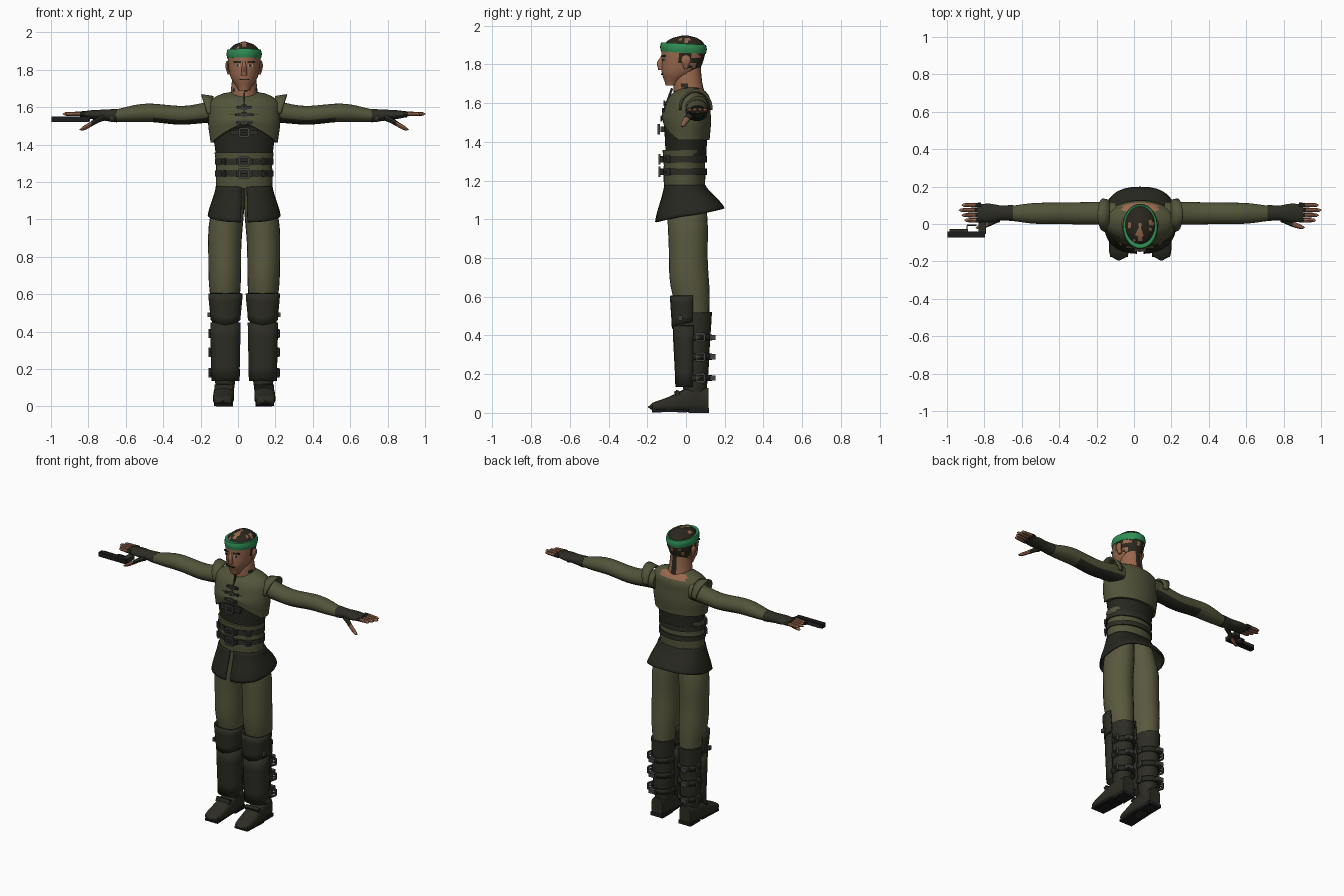
import bpy, bmesh, math
from mathutils import Vector, Matrix, noise

if "Cube" in bpy.data.objects:
    bpy.data.objects.remove(bpy.data.objects["Cube"])

# The body axis sits beside the origin because of the pistol
BODY = Vector((.033, 0, 0))


def material(name, *colour):
    m = bpy.data.materials.new(name)
    m.use_nodes = True
    m.diffuse_color = (*colour, 1)
    m.node_tree.nodes["Principled BSDF"].inputs["Base Color"].default_value = (*colour, 1)
    return m


OLIVE = material("olive_cloth", .085, .088, .042)
TROUSER = material("trouser_cloth", .1, .1, .05)
LEATHER = material("dark_leather", .026, .026, .018)
SHIRT = material("dark_cloth", .02, .02, .014)
SKIN = material("skin", .32, .14, .075)
GREEN = material("band_green", .03, .27, .09)
HAIR = material("hair", .022, .02, .012)
METAL = material("buckle_metal", .055, .055, .055)
GUN = material("gun_black", .012, .012, .012)
EYE = material("eye_white", .45, .4, .35)


def finish(name, bm, mats, rule=None):
    bmesh.ops.recalc_face_normals(bm, faces=bm.faces)
    for face in bm.faces:
        face.smooth = True
        if rule:
            face.material_index = int(rule(face.calc_center_median() - BODY, face.normal))
    mesh = bpy.data.meshes.new(name)
    bm.to_mesh(mesh)
    bm.free()
    for m in mats:
        mesh.materials.append(m)
    mesh.set_sharp_from_angle(angle=math.radians(40))
    ob = bpy.data.objects.new(name, mesh)
    bpy.context.collection.objects.link(ob)
    return ob


def along(keys, t):
    """Smooth curve through evenly spaced keys; a plain number stays constant."""
    if not isinstance(keys, tuple):
        return keys
    last = len(keys) - 1
    i = min(int(t * last), last - 1)
    f = t * last - i
    a, b = keys[i], keys[i + 1]
    before, after = keys[max(i - 1, 0)], keys[min(i + 2, last)]
    return a + f / 2 * (b - before + f * (2 * before - 5 * a + 4 * b - after + f * (3 * (a - b) + after - before)))


def power(value, exponent):
    return math.copysign(abs(value) ** exponent, value)


def loft(name, mats, axis, span, wide, deep, x=0, y=0, z=0, side=1, steps=10, sides=24, dome=0,
         arc=None, facing=0, boxy=1, shift=None, rule=None):
    """Sweep an ellipse along an axis. Dome rounds off the end; arc leaves an open plate."""
    bm = bmesh.new()
    rows = []
    columns = sides + 1 if arc else sides
    for step in range(steps + 1):
        t = step / steps
        close = 1
        if dome and t > 1 - dome:
            close = max(.1, math.sqrt(max(0, 1 - ((t - 1 + dome) / dome) ** 2)))
        row = []
        for k in range(columns):
            turn = k / sides
            a = facing + arc * (2 * turn - 1) if arc else math.tau * turn
            u = along(wide, t) * close * power(math.sin(a), boxy)
            v = along(deep, t) * close * power(math.cos(a), boxy)
            d = span[0] + (span[1] - span[0]) * t + (shift(a, t) if shift else 0)
            cx, cy, cz = along(x, t), along(y, t), along(z, t)
            p = {"z": (cx + u, cy - v, d), "x": (d, cy + u, cz + v), "y": (cx + u, d, cz + v)}[axis]
            row.append(bm.verts.new(BODY + Vector((side * p[0], p[1], p[2]))))
        rows.append(row)
    for low, high in zip(rows, rows[1:]):
        for k in range(sides):
            j = (k + 1) % columns
            bm.faces.new((low[k], low[j], high[j], high[k]))
    if not arc:
        bm.faces.new(rows[0])
        bm.faces.new(rows[-1])
    ob = finish(name, bm, mats, rule)
    if arc:
        plate = ob.modifiers.new("thickness", "SOLIDIFY")
        plate.thickness, plate.offset = .01, 0
    return ob


def blocks(name, mat, parts, place, side=1, turn=0, axis="Z"):
    """One object made of boxes, each a centre and a size, turned and then placed."""
    bm = bmesh.new()
    for centre, size in parts:
        bmesh.ops.create_cube(bm, size=1, matrix=Matrix.Translation(centre) @ Matrix.Diagonal((*size, 1)))
    spot = BODY + Vector((side * place[0], place[1], place[2]))
    bm.transform(Matrix.Translation(spot) @ Matrix.Rotation(side * turn, 4, axis))
    return finish(name, bm, [mat])


def box(name, mat, place, size, **options):
    return blocks(name, mat, [((0, 0, 0), size)], place, **options)


def buckle(name, place, width, **options):
    """Square frame with a prong, facing the front before it is turned."""
    height, bar = width * .85, width / 4
    parts = [((0, 0, 0), (width, bar, bar / 2))]
    for way in (-1, 1):
        parts.append(((way * width / 2, 0, 0), (bar, bar, height)))
        parts.append(((0, 0, way * height / 2), (width, bar, bar)))
    return blocks(name, METAL, parts, place, **options)


def patchy(c):
    return noise.noise(c * 35) < .22


def scalp(c, normal):
    hairy = c.z > 1.9 or (c.y > -.03 and c.z > 1.8) or (c.y > .02 and c.z > 1.74)
    return hairy and patchy(c)


# Head, neck and headband
loft("head", (SKIN, HAIR), "z", (1.69, 1.95), (.03, .07, .085, .088, .088), (.03, .09, .108, .114, .113),
     y=(-.075, -.035, -.018, -.012, -.005), steps=20, sides=32, dome=.3, rule=scalp)
loft("neck", (SKIN, HAIR), "z", (1.6, 1.8), (.08, .07, .06), (.085, .075, .066), y=(.025, .01, .01),
     rule=lambda c, normal: (c.y > .05 and abs(c.x) < .02) or (c.z < 1.7 and not patchy(c)))
loft("headband", [GREEN], "z", (1.86, 1.907), (.09, .095, .09), (.116, .121, .116), y=-.013, steps=4, sides=32,
     shift=lambda a, t: .006 * math.cos(a))
loft("nose", [SKIN], "z", (1.77, 1.845), (.017, .014, .007), (.018, .02, .007), y=(-.125, -.13, -.122), sides=10)
box("mouth", HAIR, (0, -.124, 1.748), (.05, .008, .007))
for side, label in ((1, "left_"), (-1, "right_")):
    loft(label + "ear", [SKIN], "z", (1.775, 1.85), .01, (.01, .024, .026), x=(.08, .09, .09), sides=10,
         dome=.4, side=side)
    box(label + "eye", EYE, (.034, -.114, 1.822), (.03, .008, .01), side=side, turn=.3)
    box(label + "pupil", GUN, (.034, -.117, 1.822), (.011, .008, .01), side=side, turn=.3)
    box(label + "eyebrow", HAIR, (.036, -.116, 1.842), (.042, .009, .01), side=side, turn=.3)


# Torso: dark shirt under a cropped jacket whose front edge rises to a point
def front_lift(a, t):
    return .11 * max(0, 1 - min(a, math.tau - a) / 1.25) * max(0, 1 - 2 * t)


loft("undershirt", [SHIRT], "z", (1.32, 1.56), (.15, .18), (.105, .116), sides=32)
loft("jacket", (OLIVE, SKIN), "z", (1.41, 1.69), (.18, .192, .192, .19), (.122, .127, .115, .1),
     y=(0, .005, .025), steps=18, sides=40, dome=.3, shift=front_lift,
     rule=lambda c, normal: c.z > 1.645 and c.y > .055 and abs(c.x) < .085)
for z, width in ((1.6, .08), (1.56, .1), (1.52, .09)):
    y = -.122 + (z - 1.52) / 5
    box("jacket_clasp", LEATHER, (0, y, z), (width, .016, .014))
    buckle("jacket_buckle", (0, y - .006, z), .026)
box("jacket_seam", SHIRT, (0, -.094, 1.615), (.008, .012, .13), turn=-.35, axis="X")
box("chest_strap", LEATHER, (0, -.122, 1.465), (.15, .02, .028))
buckle("chest_buckle", (0, -.14, 1.465), .05)

# Waist wrap with two buckled straps
loft("waist_wrap", [OLIVE], "z", (1.165, 1.357), (.15, .152, .15, .158), (.106, .108, .107, .113), y=-.008, sides=32)
for z in (1.245, 1.31):
    loft("waist_strap", [LEATHER], "z", (z - .016, z + .016), .157, .116, y=-.008, steps=2, sides=32)
    box("waist_buckle_base", LEATHER, (0, -.126, z), (.09, .016, .034))
    buckle("waist_buckle", (0, -.137, z), .05)
    for side in (1, -1):
        buckle("side_buckle", (.115, -.098, z), .035, side=side, turn=.75)

# Flared skirt, split at the front, with a hem that rises to the back
loft("skirt", [SHIRT], "z", (1.02, 1.175), (.19, .147), (.175, .102), y=(.02, -.006), arc=math.pi - .05,
     facing=math.pi, boxy=.8, sides=32, shift=lambda a, t: -.035 * (1 - t) * math.cos(a))

# Limbs, mirrored
for side, label in ((1, "left_"), (-1, "right_")):
    # Sleeve with a dark panel below, shoulder flare and fingerless glove
    loft(label + "sleeve", (OLIVE, SHIRT), "x", (.13, .715), (.06, .06, .057, .055, .038),
         (.06, .051, .05, .047, .031), y=.057, z=(1.58, 1.557, 1.57, 1.553), steps=18, side=side,
         rule=lambda c, normal: normal.z < -.55 and abs(c.x) < .5)
    loft(label + "shoulder_flare", [OLIVE], "x", (.165, .2), (.075, .082), (.08, .09), y=.05, z=1.575, steps=2,
         arc=1.7, side=side, shift=lambda a, t: .028 * t * math.cos(a))
    loft(label + "glove", [LEATHER], "x", (.68, .87), (.043, .04, .05, .046), (.036, .03, .025, .016),
         y=.059, z=(1.555, 1.562), side=side)
    for k in range(4):
        loft(label + "finger", (LEATHER, SKIN), "x", (.85, .97 - .015 * abs(k - 2)), (.013, .01), (.013, .01),
             y=.02 + .027 * k, z=1.564, sides=8, dome=.2, side=side, rule=lambda c, normal: abs(c.x) > .88)
    loft(label + "thumb", (LEATHER, SKIN), "x", (.75, .88), (.02, .012), (.018, .012), y=(.03, 0, -.02),
         z=(1.545, 1.48), sides=8, dome=.25, side=side, rule=lambda c, normal: abs(c.x) > .81)

    # Trouser leg and boot
    loft(label + "trouser_leg", [TROUSER], "z", (.48, 1.18), (.068, .085, .088, .09, .07),
         (.08, .1, .1, .103, .09), x=(.1, .104, .1, .07), y=(.04, .015, .01, 0), steps=16, side=side)
    loft(label + "boot_shaft", [LEATHER], "z", (.06, .52), (.045, .064, .066, .073), (.055, .07, .078, .088),
         x=.102, y=.046, side=side)
    loft(label + "foot", [LEATHER], "y", (.115, -.195), (.042, .053, .056, .05), (.062, .062, .038, .02),
         x=(.105, .114), z=(.066, .066, .044, .03), steps=14, dome=.12, boxy=.7, side=side)
    box(label + "heel", GUN, (.105, .065, .012), (.09, .105, .024), side=side)
    box(label + "sole", GUN, (.112, -.085, .012), (.096, .18, .014), side=side, turn=-.04, axis="X")
    box(label + "instep_strap", SHIRT, (.109, -.045, .1), (.1, .024, .03), side=side, turn=.4, axis="X")

    # Armour plates on the shin and knee
    loft(label + "shin_guard", [LEATHER], "z", (.135, .45), (.071, .077), (.066, .08), x=.1, y=.016,
         sides=10, steps=4, arc=1.75, boxy=.75, side=side)
    loft(label + "knee_guard", [LEATHER], "z", (.435, .605), (.076, .088), (.08, .09), x=.1, y=.012,
         sides=10, steps=4, arc=1.75, boxy=.75, side=side, shift=lambda a, t: .02 * abs(a) * (1 - t))
    box(label + "knee_stud", METAL, (.188, -.03, .49), (.014, .025, .025), side=side)

    # Calf straps, buckled on both sides
    for z in (.18, .29, .39):
        loft(label + "calf_strap", [SHIRT], "z", (z - .016, z + .016), .073, .085, x=.1, y=.045, steps=1,
             sides=12, arc=1.9, facing=math.pi, side=side)
        buckle(label + "outer_buckle", (.178, .075, z), .045, side=side, turn=1.3)
        buckle(label + "inner_buckle", (.028, .06, z), .035, side=side, turn=1.6)
        box(label + "strap_end", METAL, (.12, .138, z), (.045, .03, .026), side=side)

# Pistol lying flat beside the right hand, as slide, barrel, grip and trigger guard
pistol = Vector((-.93, -.055, 1.536))
blocks("pistol_slide", GUN, [((0, 0, 0), (.2, .032, .03))], pistol)
blocks("pistol_frame", LEATHER, [((-.04, .02, 0), (.1, .014, .022)), ((.085, .04, 0), (.04, .075, .026))], pistol)
blocks("trigger_guard", GUN, [((.03, .048, 0), (.05, .006, .012)), ((.005, .03, 0), (.006, .036, .012))], pistol)
